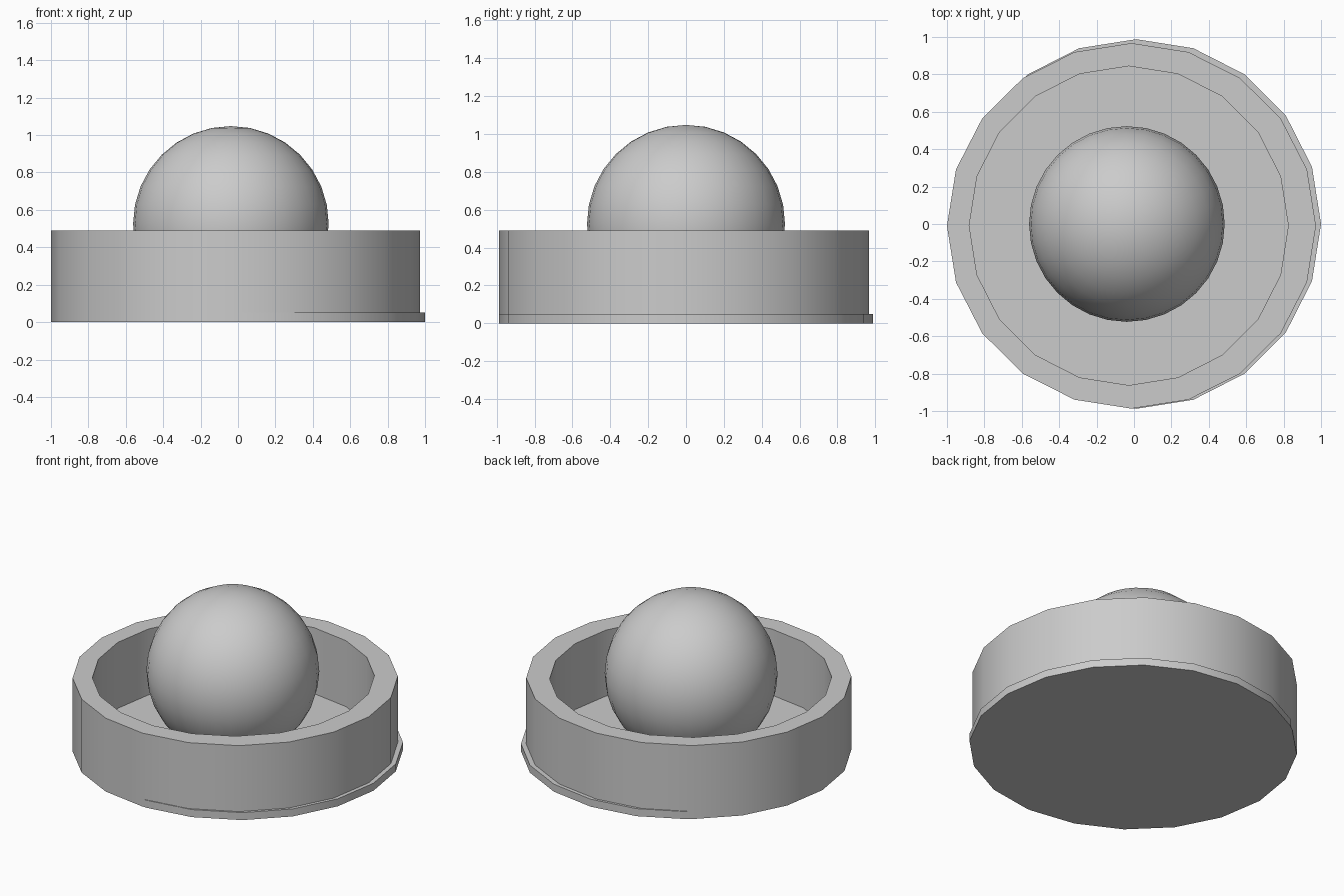
import bpy
import bmesh
import math

cube = bpy.data.objects.get("Cube")
if cube:
    bpy.data.objects.remove(cube, do_unlink=True)

SIDES = 20

# One plain grey for every part
GREY = (0.6, 0.6, 0.6, 1.0)
grey = bpy.data.materials.new("plain grey")
grey.use_nodes = True
grey.diffuse_color = GREY
grey.node_tree.nodes["Principled BSDF"].inputs["Base Color"].default_value = GREY


def circle(bm, center, rx, ry, z):
    """Ring of vertices at height z."""
    angles = [math.tau * i / SIDES for i in range(SIDES)]
    return [bm.verts.new((center[0] + rx * math.cos(a), center[1] + ry * math.sin(a), z))
            for a in angles]


def bridge(bm, a, b):
    """Quads between two rings of vertices."""
    for i in range(SIDES):
        j = (i + 1) % SIDES
        bm.faces.new((a[i], a[j], b[j], b[i]))


def finish(bm, name):
    bmesh.ops.recalc_face_normals(bm, faces=bm.faces)
    mesh = bpy.data.meshes.new(name)
    bm.to_mesh(mesh)
    bm.free()
    mesh.materials.append(grey)
    obj = bpy.data.objects.new(name, mesh)
    bpy.context.collection.objects.link(obj)
    bpy.ops.object.select_all(action='DESELECT')
    obj.select_set(True)
    bpy.context.view_layer.objects.active = obj
    bpy.ops.object.shade_smooth_by_angle(angle=math.radians(30))
    return obj


# Thin base plate, which is also the floor of the tray
bm = bmesh.new()
low = circle(bm, (0.012, 0), 0.988, 0.988, 0)
high = circle(bm, (0.012, 0), 0.988, 0.988, 0.05)
bridge(bm, low, high)
bm.faces.new(low)
bm.faces.new(high)
finish(bm, "base_plate")

# Thick open ring wall, set slightly off the plate's centre
bm = bmesh.new()
outer, inner = (-0.0135, -0.01), (-0.028, -0.009)
loops = [circle(bm, outer, 0.9865, 0.977, 0), circle(bm, outer, 0.9865, 0.977, 0.49),
         circle(bm, inner, 0.853, 0.853, 0.49), circle(bm, inner, 0.853, 0.853, 0)]
for k in range(4):
    bridge(bm, loops[k], loops[(k + 1) % 4])
finish(bm, "ring_wall")

# Ball resting in the middle
bm = bmesh.new()
bmesh.ops.create_uvsphere(bm, u_segments=32, v_segments=16, radius=0.523)
ball = finish(bm, "ball")
ball.location = (-0.038, 0, 0.525)
